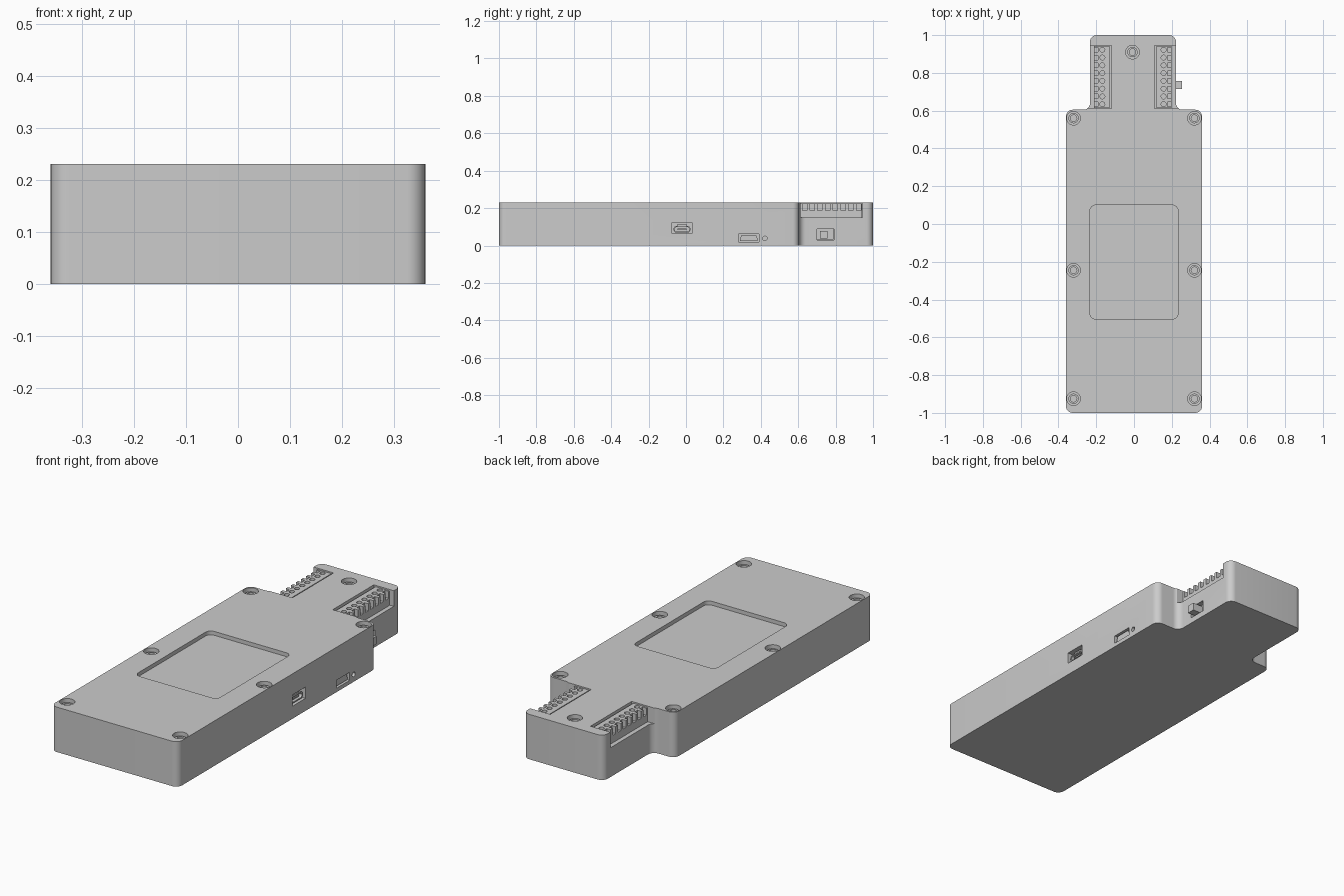
import bpy, bmesh, math
from mathutils import Matrix, Vector

if "Cube" in bpy.data.objects:
    bpy.data.objects.remove(bpy.data.objects["Cube"])

grey = bpy.data.materials.new("light_grey")
grey.use_nodes = True
colour = (0.6, 0.6, 0.6, 1)
grey.diffuse_color = colour
grey.node_tree.nodes["Principled BSDF"].inputs["Base Color"].default_value = colour

H = 0.23        # case height
MID = -0.0055   # centre line of the narrow end
SIDE = Matrix(((0, 0, 1, 0), (1, 0, 0, 0), (0, 1, 0, 0), (0, 0, 0, 1)))  # draws on the +x wall


def fillet(corners, steps=8):
    """Round every (x, y, radius) corner of an outline."""
    out = []
    for i, (x, y, r) in enumerate(corners):
        p = Vector((x, y))
        a = (Vector(corners[i - 1][:2]) - p).normalized()
        b = (Vector(corners[(i + 1) % len(corners)][:2]) - p).normalized()
        if r == 0:
            out.append(p)
            continue
        half = a.angle(b) / 2
        centre = p + (a + b).normalized() * (r / math.sin(half))
        start = p + a * (r / math.tan(half)) - centre
        end = p + b * (r / math.tan(half)) - centre
        turn = math.atan2(start.x * end.y - start.y * end.x, start.dot(end))
        for k in range(steps + 1):
            t = turn * k / steps
            c, s = math.cos(t), math.sin(t)
            out.append(centre + Vector((start.x * c - start.y * s, start.x * s + start.y * c)))
    return out


def rect(x0, x1, y0, y1, r=0.0):
    return fillet([(x0, y0, r), (x1, y0, r), (x1, y1, r), (x0, y1, r)])


def circle(x, y, r, n=32):
    return [Vector((x + r * math.cos(k * math.tau / n), y + r * math.sin(k * math.tau / n)))
            for k in range(n)]


def prism(name, outline, z0, z1, matrix=None):
    bm = bmesh.new()
    face = bm.faces.new([bm.verts.new((p.x, p.y, z0)) for p in outline])
    top = bmesh.ops.extrude_face_region(bm, geom=[face])["geom"]
    bmesh.ops.translate(bm, vec=(0, 0, z1 - z0),
                        verts=[v for v in top if isinstance(v, bmesh.types.BMVert)])
    if matrix:
        bm.transform(matrix)
    bmesh.ops.recalc_face_normals(bm, faces=bm.faces)
    mesh = bpy.data.meshes.new(name)
    bm.to_mesh(mesh)
    bm.free()
    mesh.materials.append(grey)
    ob = bpy.data.objects.new(name, mesh)
    bpy.context.collection.objects.link(ob)
    return ob


def cut(target, cutters):
    """Subtract the cutters, bake the result and remove them."""
    for c in cutters:
        c.hide_render = True
        mod = target.modifiers.new("cut", "BOOLEAN")
        mod.operation, mod.solver, mod.object = "DIFFERENCE", "EXACT", c
    bpy.context.view_layer.update()
    graph = bpy.context.evaluated_depsgraph_get()
    mesh = bpy.data.meshes.new_from_object(target.evaluated_get(graph))
    target.modifiers.clear()
    target.data = mesh
    for c in cutters:
        bpy.data.objects.remove(c)


def smooth(ob):
    bpy.ops.object.select_all(action="DESELECT")
    ob.select_set(True)
    bpy.context.view_layer.objects.active = ob
    bpy.ops.object.shade_smooth_by_angle(angle=math.radians(30))


# Case: wide body with a narrower end, blended by concave fillets
R = 0.035
case = prism("case", fillet([
    (-0.36, -1, R), (0.36, -1, R), (0.36, 0.605, R), (0.222, 0.605, R),
    (0.222, 1, R), (-0.233, 1, R), (-0.233, 0.605, R), (-0.36, 0.605, R)]), 0, H)

screws = [(x, y) for x in (-0.32, 0.32) for y in (-0.925, -0.245, 0.56)] + [(-0.008, 0.91)]
cutters = [prism("panel_cut", rect(-0.233, 0.233, -0.503, 0.1, 0.03), H - 0.02, H + 0.1)]
for x, y in screws:
    cutters.append(prism("screw_cut", circle(x, y, 0.036), H - 0.03, H + 0.1))

# Terminal notches, open to the top and the outer side
for s in (-1, 1):
    a, b = sorted((MID + s * 0.114, MID + s * 0.3))
    cutters.append(prism("notch_cut", rect(a, b, 0.611, 0.944), 0.15, H + 0.1))

# Wall openings: two sockets, two small holes, one switch window
cutters += [
    prism("socket_cut", rect(-0.075, 0.032, 0.064, 0.122), 0.3, 0.4, SIDE),
    prism("small_socket_cut", rect(0.282, 0.39, 0.02, 0.061), 0.3, 0.4, SIDE),
    prism("hole_cut", circle(0.246, 0.038, 0.012), 0.32, 0.4, SIDE),
    prism("hole_cut", circle(0.422, 0.038, 0.012), 0.32, 0.4, SIDE),
    prism("switch_cut", rect(0.7, 0.79, 0.03, 0.088), 0.18, 0.3, SIDE)]
cut(case, cutters)
smooth(case)

# Sunken screws with a round drive hole
for i, (x, y) in enumerate(screws):
    head = prism(f"screw_{i + 1}", circle(x, y, 0.027), H - 0.032, H - 0.016)
    cut(head, [prism("drive_cut", circle(x, y, 0.017), H - 0.026, H)])
    smooth(head)

# Terminal blocks: drilled top, slotted outer face
PITCH, FIRST = 0.0412, 0.634
for s, side in ((-1, "right"), (1, "left")):
    def span(d0, d1):
        return sorted((MID + s * d0, MID + s * d1))
    block = prism(f"{side}_terminal_block", rect(*span(0.125, 0.205), 0.613, 0.942), 0.148, 0.224)
    holes = []
    for k in range(8):
        y = FIRST + k * PITCH
        holes.append(prism("wire_cut", circle(MID + s * 0.162, y, 0.013, 16), 0.19, 0.3))
        holes.append(prism("slot_cut", rect(*span(0.184, 0.3), y - 0.012, y + 0.012), 0.188, 0.3))
    cut(block, holes)
    smooth(block)

# Sockets: rounded shell with an inner tongue
shell = prism("socket_shell", rect(-0.066, 0.023, 0.069, 0.104, 0.014), 0.29, 0.35, SIDE)
cut(shell, [prism("shell_cut", rect(-0.06, 0.017, 0.075, 0.098, 0.01), 0.31, 0.4, SIDE)])
prism("socket_tongue", rect(-0.045, 0.002, 0.083, 0.09), 0.3, 0.345, SIDE)
prism("socket_board", rect(-0.045, 0.002, 0.104, 0.114), 0.29, 0.345, SIDE)


def trapezoid(inset):
    i = inset
    return fillet([(0.286 + i, 0.024 + i, 0.004), (0.386 - i, 0.024 + i, 0.004),
                   (0.376 - i, 0.055 - i, 0.004), (0.296 + i, 0.055 - i, 0.004)], 3)


small = prism("small_socket_shell", trapezoid(0), 0.29, 0.352, SIDE)
cut(small, [prism("shell_cut", trapezoid(0.005), 0.31, 0.4, SIDE)])
prism("small_socket_tongue", rect(0.31, 0.362, 0.035, 0.043), 0.3, 0.345, SIDE)
smooth(shell)
smooth(small)

# Slide switch: body inside the window and a protruding knob
prism("switch_body", rect(0.701, 0.789, 0.031, 0.087), 0.175, 0.195, SIDE)
prism("switch_knob", rect(0.716, 0.757, 0.038, 0.078), 0.19, 0.255, SIDE)
